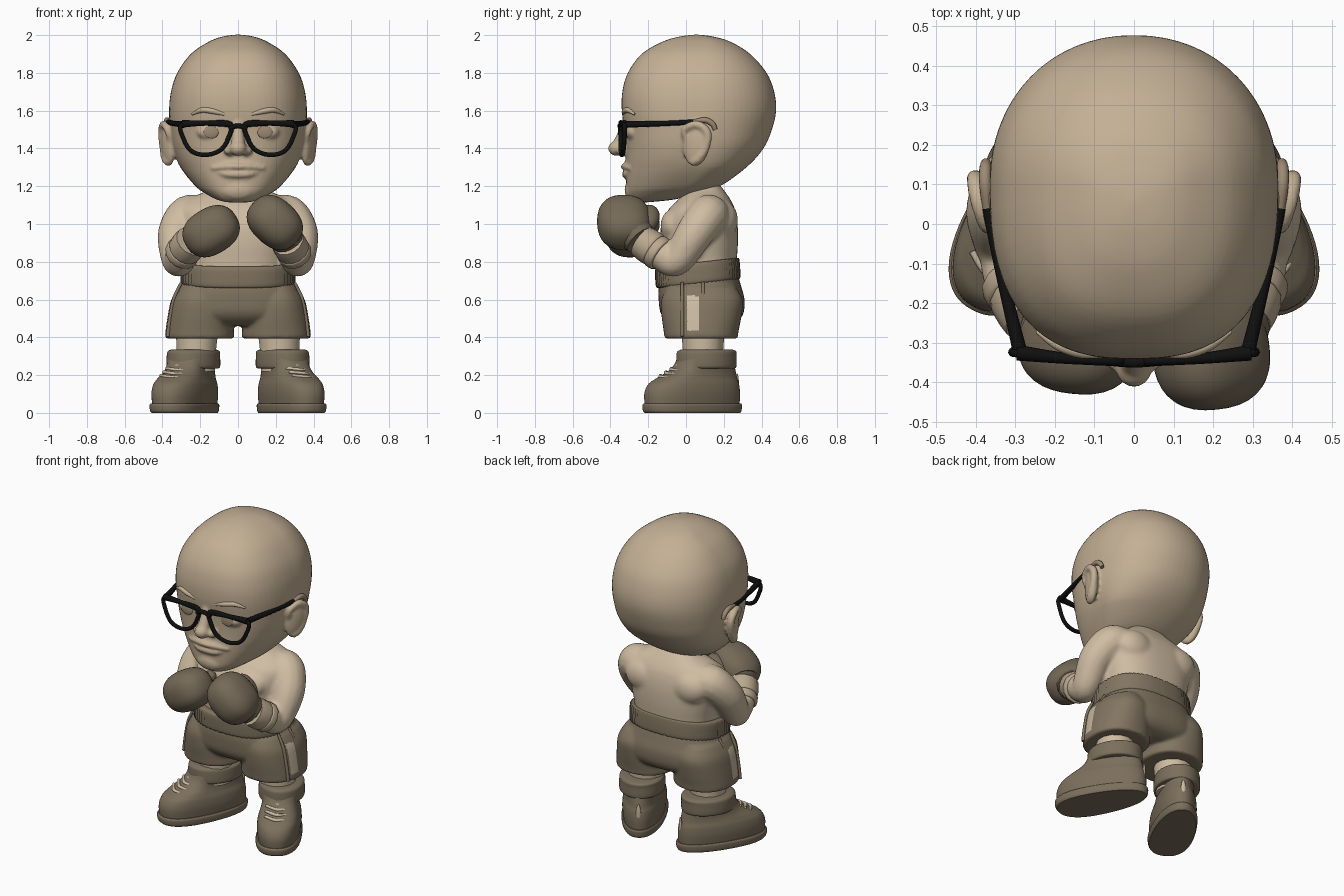
import bpy, bmesh, math
from mathutils import Vector, Matrix, Euler

if "Cube" in bpy.data.objects:
    bpy.data.objects.remove(bpy.data.objects["Cube"])

def material(name, r, g, b):
    m = bpy.data.materials.new(name)
    m.diffuse_color = (r, g, b, 1)
    m.use_nodes = True
    m.node_tree.nodes["Principled BSDF"].inputs["Base Color"].default_value = m.diffuse_color
    return m

HEAD = material("face skin", .55, .435, .30)
SKIN = material("body skin", .63, .51, .365)
WRAP = material("wrist wrap", .50, .40, .28)
GLOVE = material("glove leather", .18, .143, .097)
SHORTS = material("shorts cloth", .225, .178, .12)
BOOT = material("boot leather", .20, .16, .108)
LIGHT = material("pale trim", .60, .50, .36)
BROW = material("brow and iris", .33, .25, .17)
BLACK = material("black frame", .005, .005, .005)

def finish(name, bm, mat, angle=50, mtx=None):
    if mtx:
        bm.transform(mtx)
    bmesh.ops.recalc_face_normals(bm, faces=bm.faces)
    me = bpy.data.meshes.new(name)
    bm.to_mesh(me)
    bm.free()
    me.materials.append(mat)
    me.shade_smooth()
    me.set_sharp_from_angle(angle=math.radians(angle))
    ob = bpy.data.objects.new(name, me)
    bpy.context.collection.objects.link(ob)
    return ob

def evaluated_bmesh(ob):
    """Apply modifiers, remove the source object and return its geometry."""
    bpy.context.view_layer.update()
    bm = bmesh.new()
    me = bpy.data.meshes.new_from_object(ob.evaluated_get(bpy.context.evaluated_depsgraph_get()))
    bm.from_mesh(me)
    bpy.data.objects.remove(ob)
    bpy.data.meshes.remove(me)
    return bm

def fuse(name, parts, mat, voxel=.011, smooth=5):
    """Melt overlapping parts into one sculpted skin."""
    bm = bmesh.new()
    for p in parts:
        bm.from_mesh(p.data)
        bpy.data.objects.remove(p)
    ob = finish(name + "_parts", bm, mat)
    r = ob.modifiers.new("melt", 'REMESH')
    r.mode, r.voxel_size = 'VOXEL', voxel
    sm = ob.modifiers.new("relax", 'SMOOTH')
    sm.factor, sm.iterations = .5, smooth
    return finish(name, evaluated_bmesh(ob), mat, 80)

def smooth_path(pts, n, closed=False):
    """Catmull-Rom resampling of equal-length tuples."""
    out, k = [], len(pts)
    for i in range(k if closed else k - 1):
        q = [pts[j % k] if closed else pts[min(max(j, 0), k - 1)] for j in range(i - 1, i + 3)]
        for t in (s / n for s in range(n)):
            out.append(tuple(.5 * (2*b + (c-a)*t + (2*a-5*b+4*c-d)*t*t + (3*b-a-3*c+d)*t**3)
                             for a, b, c, d in zip(*q)))
    return out if closed else out + [tuple(pts[-1])]

def loft(name, rows, mat, ym=None, pf=1.0, pb=1.0, segs=64, ripple=0, tilt=0, mtx=None, angle=50):
    """Stack of egg sections; rows are (z, half width, front y, back y)."""
    bm, rings = bmesh.new(), []
    for z, hw, yf, yb in smooth_path(rows, 5):
        mid = (yf + yb) / 2 if ym is None else min(max(ym, yf + .35*(yb-yf)), yb - .35*(yb-yf))
        ring = []
        for i in range(segs):
            a = 2 * math.pi * i / segs
            c, s = math.cos(a), math.sin(a)
            p, w = pf if s < 0 else pb, 1 + ripple * (i % 2)
            x = math.copysign(abs(c) ** p, c) * hw * w
            y = mid + math.copysign(abs(s) ** p, s) * w * ((yb - mid) if s > 0 else (mid - yf))
            ring.append(bm.verts.new((x, y, z + tilt * y)))
        rings.append(ring)
    for a, b in zip(rings, rings[1:]):
        for i in range(segs):
            bm.faces.new((a[i], a[(i + 1) % segs], b[(i + 1) % segs], b[i]))
    bm.faces.new(rings[0])
    bm.faces.new(rings[-1])
    return finish(name, bm, mat, angle, mtx)

def blob(name, loc, scale, mat, rot=(0, 0, 0), power=2.0, mtx=Matrix()):
    bm = bmesh.new()
    bmesh.ops.create_uvsphere(bm, u_segments=40, v_segments=24, radius=1)
    for v in bm.verts:
        v.co /= sum(abs(c) ** power for c in v.co) ** (1 / power)
    return finish(name, bm, mat, 80, mtx @ Matrix.LocRotScale(Vector(loc), Euler(rot), Vector(scale)))

def tube(name, pts, mat, closed=False, n=6, mtx=None):
    """Round tube through points (x, y, z, radius)."""
    path = smooth_path(pts, n, closed)
    cu = bpy.data.curves.new(name, 'CURVE')
    cu.dimensions, cu.bevel_depth, cu.bevel_resolution, cu.use_fill_caps = '3D', 1, 5, True
    sp = cu.splines.new('POLY')
    sp.points.add(len(path) - 1)
    sp.use_cyclic_u = closed
    for p, (x, y, z, r) in zip(sp.points, path):
        p.co, p.radius = (x, y, z, 1), r
    ob = bpy.data.objects.new(name, cu)
    bpy.context.collection.objects.link(ob)
    bm = evaluated_bmesh(ob)
    bmesh.ops.remove_doubles(bm, verts=bm.verts, dist=1e-5)
    return finish(name, bm, mat, 60, mtx)

# Head with nose, mouth and chin
head = [
    loft("skull", [(1.115, .06, -.275, -.2), (1.13, .115, -.297, -.06), (1.16, .17, -.312, .06),
                   (1.2, .225, -.316, .18), (1.3, .305, -.318, .32), (1.4, .345, -.318, .41),
                   (1.5, .360, -.326, .455), (1.6, .365, -.34, .477), (1.7, .355, -.337, .467),
                   (1.8, .322, -.308, .427), (1.9, .25, -.235, .34), (1.965, .155, -.125, .235),
                   (1.993, .08, -.03, .14), (2.003, .004, .05, .06)], HEAD, ym=.1, pf=.78, pb=.95),
    tube("bridge", [(0, -.315, 1.55, .02), (0, -.332, 1.48, .03), (0, -.355, 1.41, .04)], HEAD),
    blob("nose_tip", (0, -.365, 1.4), (.045, .047, .04), HEAD),
    blob("muzzle", (0, -.288, 1.3), (.13, .038, .08), HEAD),
    blob("chin", (0, -.285, 1.18), (.09, .04, .055), HEAD),
    tube("upper_lip", [(-.14, -.302, 1.295, .006), (-.06, -.323, 1.304, .014), (0, -.328, 1.304, .017),
                       (.06, -.323, 1.304, .014), (.14, -.302, 1.295, .006)], HEAD),
    tube("lower_lip", [(-.11, -.3, 1.275, .006), (-.05, -.318, 1.264, .018), (.05, -.318, 1.264, .018),
                       (.11, -.3, 1.275, .006)], HEAD)]
body, shorts = [], []

for s in (-1, 1):
    side = "left" if s > 0 else "right"
    # Nostrils, brow ridges and ears join the head
    head += [
        blob("nostril", (s*.045, -.335, 1.39), (.032, .035, .026), HEAD),
        blob("eyelids", (s*.142, -.283, 1.487), (.075, .036, .042), HEAD),
        blob("ear", (s*.37, .055, 1.425), (.032, .075, .12), HEAD, (-.12, 0, -s*.35)),
        tube("ear_rim", [(s*.36, .0, 1.44, .014), (s*.373, -.005, 1.50, .019), (s*.393, .055, 1.527, .021),
                         (s*.402, .11, 1.49, .022), (s*.397, .11, 1.42, .021), (s*.384, .07, 1.35, .024),
                         (s*.364, .03, 1.325, .022)], HEAD)]
    tube(side + "_eyebrow", [(s*.06, -.328, 1.578, .008), (s*.13, -.326, 1.596, .014),
                             (s*.19, -.306, 1.603, .014), (s*.245, -.272, 1.58, .005)], HEAD)
    blob(side + "_iris", (s*.142, -.315, 1.487), (.04, .008, .034), BROW)
    # Glasses
    lens = [(.04, 1.53), (.17, 1.535), (.298, 1.525), (.288, 1.45), (.245, 1.385), (.17, 1.366),
            (.095, 1.39), (.053, 1.45)]
    tube(side + "_lens_rim", [(s*x, -.347 + .25*x*x, z, .012) for x, z in lens], BLACK, True)
    tube(side + "_frame_top", [(s*x, -.347 + .25*x*x, z, r) for x, z, r in
                               ((.04, 1.525, .013), (.17, 1.534, .014), (.295, 1.53, .02))], BLACK)
    tube(side + "_glasses_arm", [(s*.29, -.315, 1.527, .018), (s*.337, -.12, 1.532, .014),
                                 (s*.37, .04, 1.54, .014)], BLACK)
    tube(side + "_arm_tip", [(s*.37, .04, 1.54, .013), (s*.376, .1, 1.55, .015),
                             (s*.376, .14, 1.53, .015), (s*.374, .155, 1.5, .012)], BROW)
    # Arm and chest join the body; wrapped wrist stays apart
    wx = .275 if s < 0 else .292
    body += [
        tube("arm", [(s*.18, .13, 1.04, .1), (s*.265, .115, 1.045, .108), (s*.325, .045, .95, .1),
                     (s*.325, -.03, .83, .087), (s*.312, -.075, .80, .08), (s*.3, -.13, .84, .083),
                     (s*wx, -.2, .89, .07)], SKIN),
        blob("chest", (s*.11, -.075, .99), (.13, .06, .085), SKIN),
        blob("shoulder_blade", (s*.16, .2, 1.02), (.12, .075, .1), SKIN)]
    a, b = Vector((s*.305, -.13, .835)), Vector((s*(wx - .03), -.235, .91))
    tube(side + "_wrist_wrap", [(*a.lerp(b, t), r) for t, r in
         ((0, .083), (.06, .092), (.3, .092), (.36, .087), (.42, .092), (.75, .092), (1, .088))], WRAP, n=3)
    tube(side + "_leg", [(s*.22, .09, .22, .1), (s*.22, .09, .35, .108), (s*.215, .09, .48, .12)], SKIN)
    # Shorts leg with raised side seams
    shorts += [loft("leg", [(.393, .172, -.105, .265), (.4, .182, -.115, .275), (.425, .182, -.117, .277),
                            (.52, .168, -.13, .295), (.6, .15, -.13, .3), (.67, .11, -.1, .26)],
                    SHORTS, pf=.9, pb=.9, mtx=Matrix.Translation((s*.203, 0, 0)))]
    for y in (-.02, .09):
        tube(side + "_side_seam", [(s*.372, y, .405, .01), (s*.36, y, .5, .01), (s*.337, y, .61, .01),
                                   (s*.3, y, .69, .008)], SHORTS)
    # Boot, turned outwards
    m = Matrix.Translation((s*.236, .108, 0)) @ Matrix.Rotation(s * math.radians(28), 4, 'Z')
    loft(side + "_boot_sole", [(0, .124, -.355, .195), (.012, .13, -.365, .202), (.04, .132, -.368, .205),
                               (.05, .126, -.36, .2)], BOOT, -.14, .85, .95, mtx=m, angle=35)
    loft(side + "_boot", [(.03, .118, -.355, .19), (.1, .126, -.358, .193), (.15, .123, -.335, .188),
                          (.18, .115, -.29, .178), (.215, .106, -.225, .17), (.25, .106, -.18, .162),
                          (.3, .115, -.15, .157)], BOOT, -.12, .85, .95, mtx=m)
    loft(side + "_boot_collar", [(.235, .12, -.155, .155), (.245, .134, -.165, .165), (.3, .134, -.165, .165),
                                 (.325, .13, -.16, .165), (.335, .115, -.14, .145)], BOOT, mtx=m)
    for k in range(4):
        y, z = -.27 + .033*k, .19 + .019*k
        tube(side + "_lace", [(-.07, y + .032, z + .008, .008), (0, y, z, .01), (.07, y + .032, z - .008, .008)],
             LIGHT, mtx=m)
    blob(side + "_heel_tab", (0, .184, .15), (.014, .008, .06), LIGHT, mtx=m)
fuse("head", head, HEAD, .0095, 3)
tube("glasses_bridge", [(-.05, -.347, 1.505, .013), (0, -.35, 1.52, .013), (.05, -.347, 1.505, .013)], BLACK)

# Torso
body += [loft("torso", [(.68, .26, -.12, .26), (.8, .265, -.13, .268), (.9, .285, -.138, .275),
                        (1.0, .305, -.13, .273), (1.08, .31, -.09, .258), (1.13, .26, -.04, .235),
                        (1.18, .16, .0, .2), (1.23, .11, .01, .16)], SKIN, pf=.85, pb=.8)]
fuse("body", body, SKIN, .012, 8)
# Shorts with pale side stripes, gathered waistband
shorts += [loft("hips", [(.46, .2, -.05, .22), (.485, .29, -.1, .275), (.53, .33, -.135, .305), (.6, .332, -.145, .31),
                         (.66, .305, -.145, .295), (.73, .28, -.13, .275)], SHORTS, pf=.8, pb=.8)]
pants = fuse("shorts", shorts, SHORTS, .0105, 4)
pants.data.materials.append(LIGHT)
for f in pants.data.polygons:
    c = f.center
    f.material_index = int(abs(f.normal.x) > .6 and abs(c.x) > .3 and .005 < c.y < .065 and .435 < c.z < .62)
loft("waistband", [(.675, .275, -.135, .27), (.685, .295, -.153, .282), (.73, .297, -.158, .282),
                   (.775, .295, -.158, .278), (.79, .285, -.148, .272), (.788, .26, -.12, .25)], SHORTS,
     pf=.82, pb=.82, segs=120, ripple=.025, tilt=.11, angle=80)

# Boxing gloves with thumbs and cuffs
blob("right_glove", (-.142, -.3, .962), (.153, .13, .122), GLOVE, (0, -.55, -.1), 2.4)
blob("left_glove", (.195, -.327, 1.008), (.155, .143, .122), GLOVE, (0, .75, .1), 2.4)
for n, x, z, s, p, q in (("right", -.1, .99, -1, (-.235, -.245, .915), (-.19, -.275, .94)),
                         ("left", .2, 1.03, 1, (.262, -.24, .915), (.235, -.28, .96))):
    blob(n + "_glove_thumb", (x, -.2, z), (.09, .06, .05), GLOVE, (0, s * .75, -s * .2))
    tube(n + "_glove_cuff", [(*p, .09), (*q, .103)], GLOVE)
